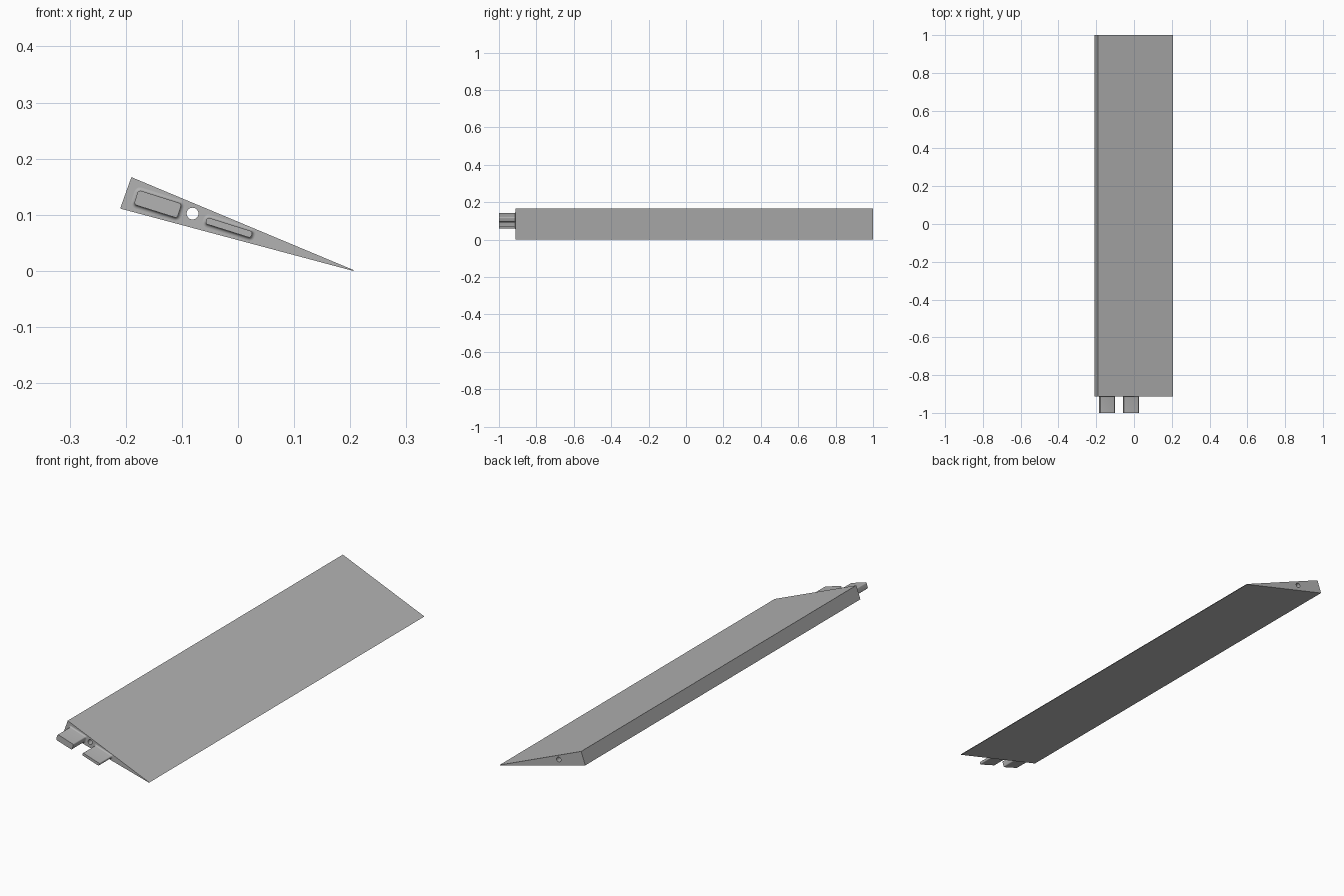
import bpy, bmesh, math
from mathutils import Matrix, Vector

cube = bpy.data.objects.get("Cube")
if cube:
    bpy.data.objects.remove(cube, do_unlink=True)

grey = bpy.data.materials.new("matte_grey")
grey.use_nodes = True
colour = (0.45, 0.45, 0.45, 1)
grey.diffuse_color = colour
grey.node_tree.nodes["Principled BSDF"].inputs["Base Color"].default_value = colour

FRONT, BACK = -0.912, 1.0    # ends of the wedge body
TAB_END = -1.0


def loft(name, rings):
    """Skin a list of (y, [(x, z), ...]) rings and cap both ends."""
    bm = bmesh.new()
    loops = [[bm.verts.new((x, y, z)) for x, z in pts] for y, pts in rings]
    for a, b in zip(loops, loops[1:]):
        for i in range(len(a)):
            j = (i + 1) % len(a)
            bm.faces.new((a[i], a[j], b[j], b[i]))
    bm.faces.new(loops[0])
    bm.faces.new(loops[-1])
    bmesh.ops.recalc_face_normals(bm, faces=bm.faces)
    mesh = bpy.data.meshes.new(name)
    bm.to_mesh(mesh)
    bm.free()
    mesh.materials.append(grey)
    obj = bpy.data.objects.new(name, mesh)
    bpy.context.collection.objects.link(obj)
    return obj


def smooth(obj):
    bpy.ops.object.select_all(action='DESELECT')
    obj.select_set(True)
    bpy.context.view_layer.objects.active = obj
    bpy.ops.object.shade_smooth_by_angle(angle=math.radians(35))


def circle(cx, cz, r, n):
    return [(cx + r * math.cos(2 * math.pi * i / n),
             cz + r * math.sin(2 * math.pi * i / n)) for i in range(n)]


def rounded_rect(centre, width, height, radius, tilt, steps=5):
    """Tilted rectangle outline with rounded corners."""
    turn = Matrix.Rotation(tilt, 2)
    pts = []
    for k, (sx, sz) in enumerate(((1, 1), (-1, 1), (-1, -1), (1, -1))):
        for s in range(steps + 1):
            a = math.pi / 2 * (k + s / steps)
            p = Vector((sx * (width / 2 - radius) + radius * math.cos(a),
                        sz * (height / 2 - radius) + radius * math.sin(a)))
            pts.append(tuple(turn @ p + Vector(centre)))
    return pts


def tab(name, centre, width, height, radius, fillet=0.006):
    """Straight tab with a concave fillet where it meets the body."""
    tilt = math.radians(-17.5)
    rings = [(TAB_END, rounded_rect(centre, width, height, radius, tilt))]
    for i in range(6):
        a = math.pi / 2 * i / 5
        grow = fillet * (1 - math.cos(a))
        y = FRONT - fillet * (1 - math.sin(a))
        rings.append((y, rounded_rect(centre, width + 2 * grow, height + 2 * grow,
                                      radius + grow, tilt)))
    smooth(loft(name, rings))


# Wedge body
profile = [(-0.21, 0.111), (-0.19, 0.167), (0.207, 0.001), (0.205, 0)]
body = loft("wedge_body", [(FRONT, profile), (BACK, profile)])

# Lengthwise bore
hole = circle(-0.081, 0.102, 0.0105, 32)
cutter = loft("bore_cutter", [(FRONT - 0.1, hole), (BACK + 0.1, hole)])
cutter.hide_render = True
cutter.hide_viewport = True
bore = body.modifiers.new("bore", 'BOOLEAN')
bore.operation = 'DIFFERENCE'
bore.solver = 'EXACT'
bore.object = cutter
smooth(body)

# Locating tabs on the front end
tab("thick_tab", (-0.143, 0.119), 0.081, 0.027, 0.005)
tab("thin_tab", (-0.016, 0.077), 0.085, 0.012, 0.004)
